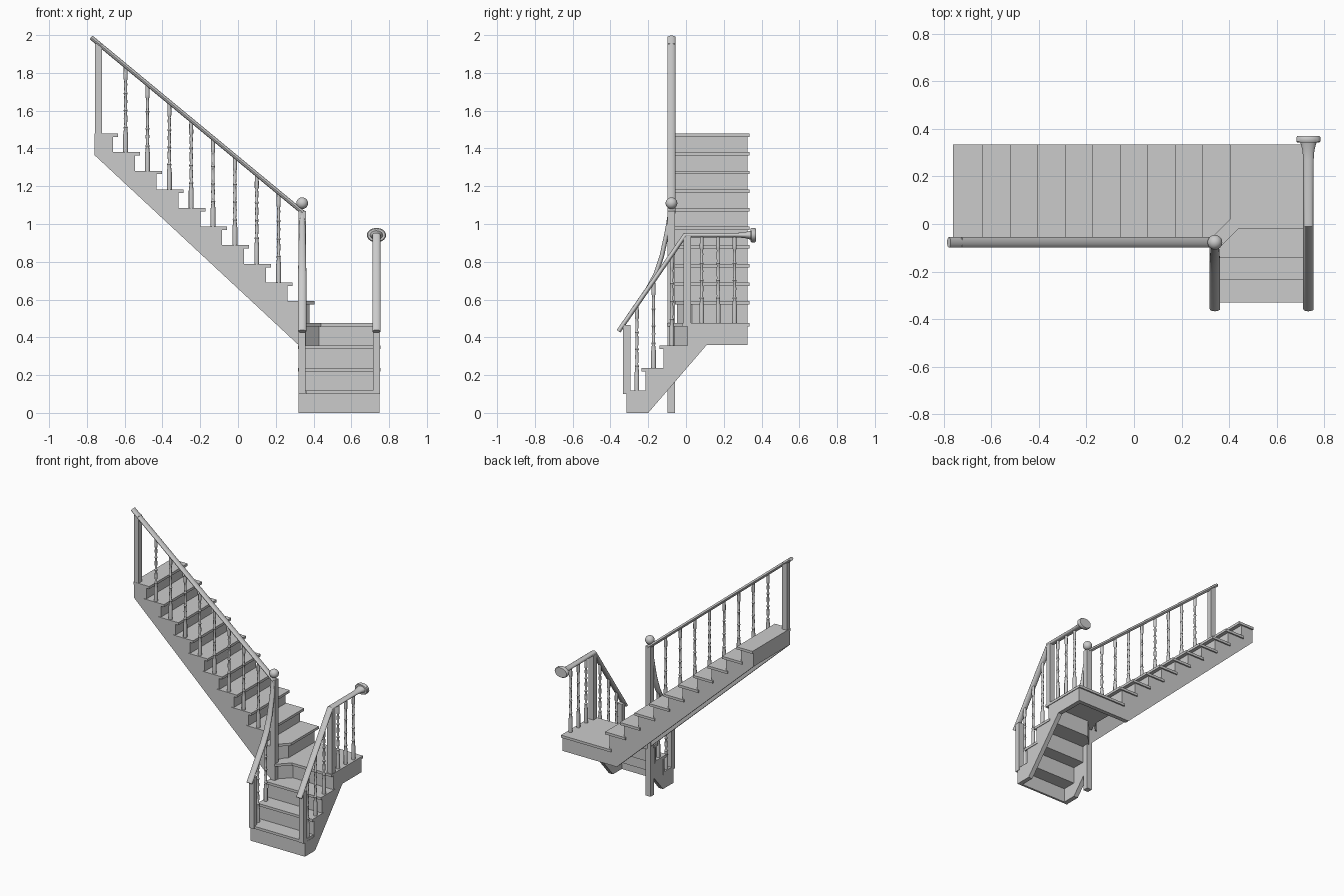
import bpy, bmesh, math
from mathutils import Vector

if "Cube" in bpy.data.objects:
    bpy.data.objects.remove(bpy.data.objects["Cube"])

AXES = {'xy': lambda a, b, c: (a, b, c), 'xz': lambda a, b, c: (a, c, b), 'yz': lambda a, b, c: (c, a, b)}

def finish(name, bm, smooth=False):
    bmesh.ops.recalc_face_normals(bm, faces=bm.faces)
    me = bpy.data.meshes.new(name)
    bm.to_mesh(me)
    bm.free()
    ob = bpy.data.objects.new(name, me)
    bpy.context.collection.objects.link(ob)
    if smooth:
        bpy.context.view_layer.objects.active = ob
        ob.select_set(True)
        bpy.ops.object.shade_smooth_by_angle(angle=math.radians(40))
        ob.select_set(False)
    return ob

def prism(name, pts, plane, lo, hi):
    """Extrude a flat outline along the axis missing from plane."""
    bm = bmesh.new()
    f = bm.faces.new([bm.verts.new(AXES[plane](a, b, lo)) for a, b in pts])
    r = bmesh.ops.extrude_face_region(bm, geom=[f])
    d = Vector(AXES[plane](0, 0, hi - lo))
    bmesh.ops.translate(bm, vec=d, verts=[v for v in r['geom'] if isinstance(v, bmesh.types.BMVert)])
    return finish(name, bm)

def box(name, x0, x1, y0, y1, z0, z1):
    return prism(name, [(x0, y0), (x1, y0), (x1, y1), (x0, y1)], 'xy', z0, z1)

def skin(bm, rings):
    n = len(rings[0])
    for r, s in zip(rings, rings[1:]):
        for k in range(n):
            bm.faces.new((r[k], r[(k + 1) % n], s[(k + 1) % n], s[k]))
    bm.faces.new(rings[0])
    bm.faces.new(rings[-1])

def rail(name, plane, c, path, n=16):
    """Sweep an oval along a path of (a, z, half width, half height)."""
    bm, rings = bmesh.new(), []
    P = [Vector(p[:2]) for p in path]
    for i, p in enumerate(path):
        t0 = (P[i] - P[max(i - 1, 0)])
        t1 = (P[min(i + 1, len(P) - 1)] - P[i])
        t0 = (t0 if t0.length else t1).normalized()
        t1 = (t1 if t1.length else t0).normalized()
        t = (t0 + t1).normalized()
        nrm, k = Vector((-t.y, t.x)), 1 / max(t.dot(t0), .5)
        ring = []
        for j in range(n):
            a = 2 * math.pi * j / n
            q = P[i] + nrm * math.sin(a) * p[3] * k
            ring.append(bm.verts.new(AXES[plane](q.x, q.y, c + math.cos(a) * p[2])))
        rings.append(ring)
    skin(bm, rings)
    return finish(name, bm, True)

# turned profile: (fraction of height, radius)
TURN = [(0, .013), (.2, .013), (.27, .009), (.29, .012), (.31, .007), (.4, .010), (.47, .007), (.49, .011),
        (.51, .007), (.6, .009), (.67, .007), (.69, .011), (.71, .007), (.8, .009), (.84, .007), (.86, .011),
        (.89, .011), (1, .010)]

def baluster(name, x, y, z0, z1, n=10):
    bm = bmesh.new()
    skin(bm, [[bm.verts.new((x + r * math.cos(2 * math.pi * k / n), y + r * math.sin(2 * math.pi * k / n),
                             z0 + t * (z1 - z0))) for k in range(n)] for t, r in TURN])
    finish(name, bm, True)

T = .018                 # tread thickness
YF, YB = -.097, .335     # front and back of upper flight
N, RUN, RISE, X0, Z0 = 10, .1155, .0985, .405, .592
nose = [X0 - RUN * i for i in range(N)]
top = [Z0 + RISE * i for i in range(N)]
face = [x - .027 for x in nose] + [-.76]

# upper flight treads and risers
prism("upper_tread_1", [(face[1] - .015, YB), (X0, YB), (X0, .02), (.33, -.055), (.33, YF), (face[1] - .015, YF)],
      'xy', top[0] - T, top[0])
prism("upper_riser_1", [(.378, .325), (.378, .031), (.3, -.047), (.285, -.047), (.363, .037), (.363, .325)],
      'xy', .457, top[0] - T)
for i in range(1, N):
    back = face[i + 1] - (.015 if i < N - 1 else 0)
    box(f"upper_tread_{i+1}", back, nose[i], YF, YB, top[i] - T, top[i])
    box(f"upper_riser_{i+1}", face[i] - .015, face[i], -.09, .325, top[i - 1] - T, top[i] - T)

# upper stringers with saw-tooth tops
def teeth(first):
    pts = []
    for i in range(first, N):
        pts += [(face[i], top[i] - T), (face[i + 1], top[i] - T)]
        if i == first:
            pts[0] = (.32, pts[0][1]) if first == 0 else pts[0]
    return pts
prism("upper_front_stringer", [(.32, .36)] + teeth(0) + [(-.76, 1.365)], 'xz', -.092, -.06)
saw = teeth(0)
saw[0] = (face[0], top[0] - T)
prism("upper_back_stringer", [(.32, .36), (.75, .36), (.75, .457), (face[0], .457)] + saw + [(-.76, 1.365)],
      'xz', .295, .325)
box("upper_end_board", -.76, -.745, -.09, .325, 1.365, 1.462)

# landing
prism("landing", [(.36, YB), (.755, YB), (.755, -.02), (.44, -.02), (.36, -.1), (.32, -.06), (.36, .02)],
      'xy', .457, .475)
prism("landing_riser", [(.75, .007), (.429, .007), (.352, -.07), (.336, -.064), (.421, .022), (.75, .022)],
      'xy', .338, .457)

# lower flight
ly, lz, lf = [-.33, -.235, -.14], [.119, .237, .356], [-.315, -.215, -.12, .007]
for i in range(2):
    box(f"lower_tread_{i+1}", *((.322, .748) if i == 0 else (.318, .754)), ly[i] if i else -.31, lf[i + 1] + .015,
        lz[i] - T, lz[i])
box("lower_tread_1_nosing", .36, .715, -.33, -.31, lz[0] - T, lz[0])
prism("lower_tread_3", [(.318, -.14), (.754, -.14), (.754, .02), (.43, .02), (.318, -.09)], 'xy', lz[2] - T, lz[2])
for i in range(3):
    box(f"lower_riser_{i+1}", .32, .75, lf[i], lf[i] + .015, lz[i - 1] - T if i else 0, lz[i] - T)
steps = [(-.2, 0), (-.315, 0), (-.315, .101), (-.215, .101), (-.215, .219), (-.12, .219), (-.12, .338)]
prism("lower_right_stringer", steps + [(.007, .338), (.007, .457), (.325, .457), (.325, .36), (.11, .36)],
      'yz', .718, .75)
prism("lower_left_stringer", steps + [(-.07, .338), (-.07, .151)], 'yz', .322, .355)

# posts
box("upper_end_post", -.757, -.72, -.095, -.058, 1.478, 1.955)
box("lower_left_post", .32, .358, -.333, -.295, .1, .465)
box("lower_right_post", .714, .752, -.333, -.295, .1, .465)
box("landing_post", .714, .752, -.012, .026, .457, .94)
box("newel_post", .32, .36, -.097, -.057, 0, 1.07)
bm = bmesh.new()
bmesh.ops.create_uvsphere(bm, u_segments=24, v_segments=14, radius=.031)
bmesh.ops.translate(bm, verts=bm.verts, vec=(.34, -.077, 1.11))
finish("newel_ball", bm, True)

# handrails
W, H = .022, .012
rail("upper_rail", 'xz', -.077, [(-.778, 1.988, W, H), (.345, 1.06, W, H)])
rail("lower_left_rail", 'yz', .34, [(-.357, .432, W, H), (-.2, .66, W, H), (-.16, .735, W, H), (-.128, .83, .02, H),
                                    (-.102, .95, .018, H), (-.083, 1.06, .015, H)])
z = .941
rail("lower_right_rail", 'yz', .733, [(-.357, .432, W, H), (-.005, z, W, H), (.27, z, W, H), (.31, z, .025, .015),
                                      (.343, z, .034, .024)], 20)
rail("rail_rosette", 'yz', .733, [(.342, z, .046, .034), (.347, z, .051, .038), (.364, z, .051, .038),
                                  (.37, z, .046, .034)], 28)

# balusters
for i in range(1, 9):
    x = .215 - .1157 * (i - 1)
    baluster(f"upper_baluster_{i}", x, -.077, top[i], 1.06 - (x - .345) * .8264 - .006)
for i, y in enumerate((-.26, -.172, -.075)):
    zt = .432 + (y + .357) * 1.446 - .008
    baluster(f"lower_right_baluster_{i+1}", .733, y, lz[i], zt)
    if i < 2:
        baluster(f"lower_left_baluster_{i+1}", .34, y, lz[i], zt)
for i, y in enumerate((.083, .17, .257)):
    baluster(f"landing_baluster_{i+1}", .733, y, .475, .934)
